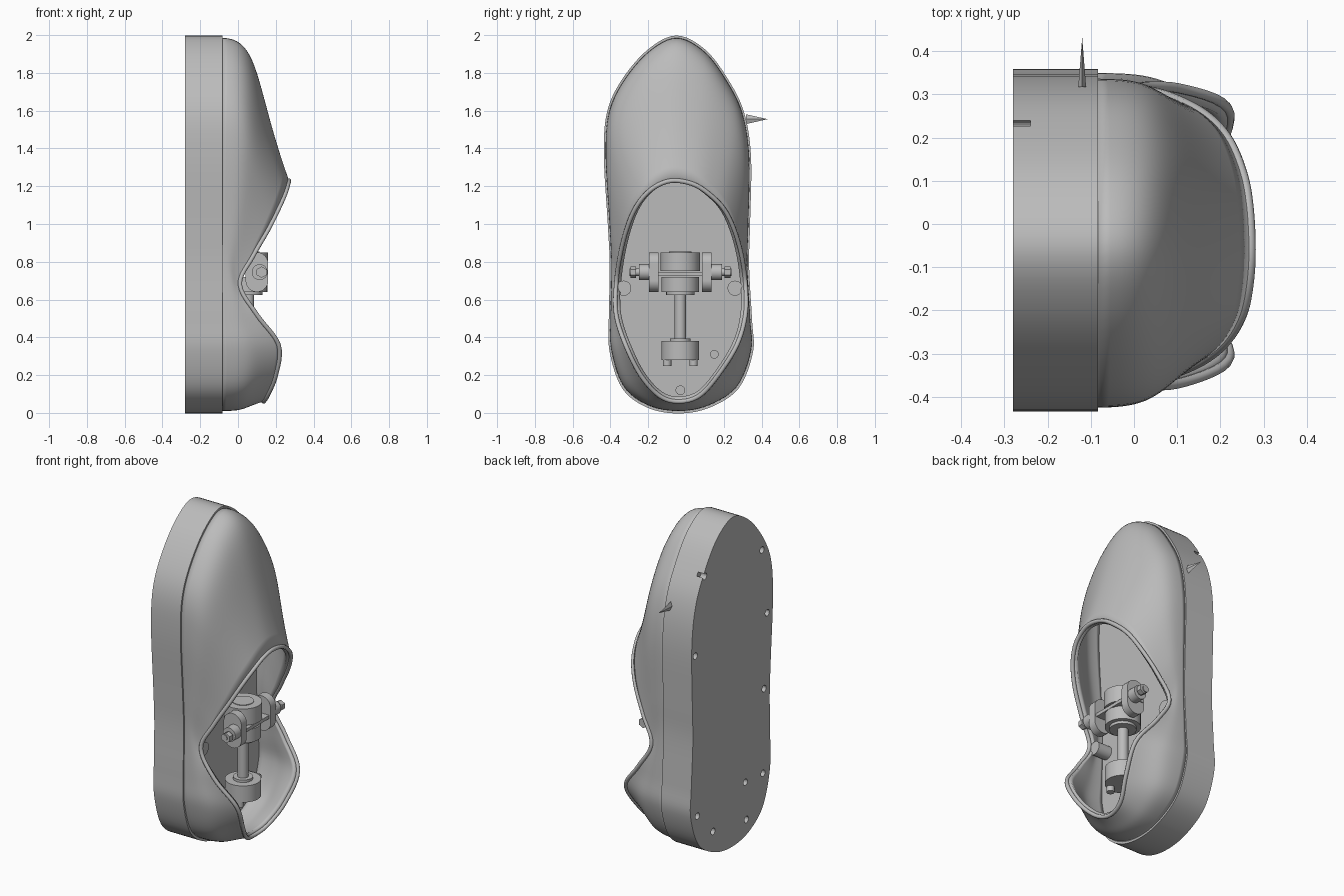
import bpy
import bmesh
import math
from mathutils import Vector, Matrix

cube = bpy.data.objects.get("Cube")
if cube:
    bpy.data.objects.remove(cube, do_unlink=True)

grey = bpy.data.materials.new("plain grey")
grey.use_nodes = True
grey.diffuse_color = (0.5, 0.5, 0.5, 1)
grey.node_tree.nodes["Principled BSDF"].inputs["Base Color"].default_value = (0.5, 0.5, 0.5, 1)

SOLE_BOTTOM, SOLE_SEAM, SOLE_TOP = -0.28, -0.215, -0.083
STEPS = 6      # samples between two control stations
RINGS = 20     # samples from sole to rim


def make_object(name, bm, smooth=True):
    bmesh.ops.recalc_face_normals(bm, faces=bm.faces)
    mesh = bpy.data.meshes.new(name)
    bm.to_mesh(mesh)
    bm.free()
    obj = bpy.data.objects.new(name, mesh)
    bpy.context.collection.objects.link(obj)
    mesh.materials.append(grey)
    if smooth:
        bpy.ops.object.select_all(action="DESELECT")
        obj.select_set(True)
        bpy.context.view_layer.objects.active = obj
        bpy.ops.object.shade_smooth_by_angle(angle=math.radians(35))
    return obj


def add_cylinder(bm, centre, radius, length, axis, sides=24, tip=None):
    turn = Vector((0, 0, 1)).rotation_difference(Vector(axis)).to_matrix().to_4x4()
    bmesh.ops.create_cone(bm, cap_ends=True, segments=sides, radius1=radius,
                          radius2=radius if tip is None else tip, depth=length,
                          matrix=Matrix.Translation(centre) @ turn)


def add_box(bm, centre, size):
    bmesh.ops.create_cube(bm, size=1, matrix=Matrix.Translation(centre)
                          @ Matrix.Diagonal((*size, 1)))


def cylinder(name, centre, radius, length, axis, sides=24, tip=None):
    bm = bmesh.new()
    add_cylinder(bm, centre, radius, length, axis, sides, tip)
    return make_object(name, bm)


def closed_spline(points):
    """Sample a closed smooth curve through the points."""
    result, n = [], len(points)
    for i in range(n):
        a, b, c, d = (points[(i + k) % n] for k in (-1, 0, 1, 2))
        for s in range(STEPS):
            t = s / STEPS
            result.append(b + (c - a) * (t / 2) + (a * 2 - b * 5 + c * 4 - d) * (t * t / 2)
                          + (b * 3 - a - c * 3 + d) * (t ** 3 / 2))
    return result


# Stations from toe to heel: sole z, sole y on each side, rim x, rim z, rim y on each side
stations = [
    (1.985, -.05, -.05, .27, 1.23, -.06, -.06),
    (1.91, .10, -.20, .265, 1.21, .04, -.14),
    (1.75, .22, -.335, .25, 1.16, .12, -.21),
    (1.58, .30, -.41, .215, 1.08, .20, -.27),
    (1.35, .335, -.425, .16, .97, .255, -.315),
    (1.0, .33, -.405, .08, .83, .295, -.35),
    (.78, .325, -.395, .01, .68, .315, -.37),
    (.5, .34, -.4, .10, .52, .315, -.37),
    (.33, .345, -.395, .215, .36, .27, -.32),
    (.14, .27, -.33, .20, .20, .17, -.24),
    (.04, .12, -.20, .155, .09, .07, -.14),
    (.01, -.04, -.04, .135, .06, -.04, -.04),
]
near = [(s[0], s[1], s[3], s[4], s[5]) for s in stations]
far = [(s[0], s[2], s[3], s[4], s[6]) for s in stations[-2:0:-1]]
base = closed_spline([Vector((SOLE_TOP, y, z)) for z, y, _, _, _ in near + far])
rim = closed_spline([Vector((x, y, z)) for _, _, x, z, y in near + far])

# Upper: each column curves from the sole edge to the rim of the opening
bm = bmesh.new()
columns = []
for low, high in zip(base, rim):
    first = low.copy()
    first.x += (high.x - low.x) * 0.57
    second = high.lerp(low, 0.66)
    second.x = low.x + (high.x - low.x) * 0.49
    column = []
    for r in range(RINGS + 1):
        t = r / RINGS
        u = 1 - t
        column.append(bm.verts.new(low * u ** 3 + first * (3 * u * u * t)
                                   + second * (3 * u * t * t) + high * t ** 3))
    columns.append(column)
for i, column in enumerate(columns):
    following = columns[(i + 1) % len(columns)]
    for r in range(RINGS):
        bm.faces.new((column[r], following[r], following[r + 1], column[r + 1]))
upper = make_object("upper", bm)
# Make the wall grow towards the foot
outward = upper.data.polygons[0]
wall = upper.modifiers.new("wall", "SOLIDIFY")
wall.thickness = 0.028
wall.offset = -1 if outward.normal.z > 0 else 1
wall.use_even_offset = False

# Raised bead along the rim
curve = bpy.data.curves.new("rim_bead", "CURVE")
curve.dimensions = "3D"
curve.bevel_depth = 0.012
curve.bevel_resolution = 2
path = curve.splines.new("POLY")
path.points.add(len(rim) - 1)
path.use_cyclic_u = True
for point, co in zip(path.points, rim):
    point.co = (*co, 1)
bead = bpy.data.objects.new("rim_bead", curve)
bpy.context.collection.objects.link(bead)
curve.materials.append(grey)


# Sole layers, as prisms on the widened outline
def sole_layer(name, start, end):
    bm = bmesh.new()
    loop = [bm.verts.new((start, -.04 + (p.y + .04) * 1.025, 1 + (p.z - 1) * 1.013))
            for p in base]
    face = bm.faces.new(loop)
    grown = bmesh.ops.extrude_face_region(bm, geom=[face])["geom"]
    bmesh.ops.translate(bm, vec=(end - start, 0, 0),
                        verts=[g for g in grown if isinstance(g, bmesh.types.BMVert)])
    return make_object(name, bm)


outsole = sole_layer("outsole", SOLE_BOTTOM, SOLE_SEAM)
sole_layer("midsole", SOLE_SEAM, SOLE_TOP)

# Screw holes in the underside
bm = bmesh.new()
for y, z in ((.22, 1.74), (-.33, 1.69), (-.38, 1.29), (.31, 1.29), (-.35, .84),
             (-.34, .33), (-.17, .34), (-.18, .11), (.29, .31), (.14, .16)):
    add_cylinder(bm, (SOLE_BOTTOM, y, z), 0.02, 0.08, (1, 0, 0), 16)
cutter = make_object("hole_cutter", bm, False)
cutter.hide_render = True
cutter.hide_set(True)
holes = outsole.modifiers.new("holes", "BOOLEAN")
holes.object = cutter
holes.operation = "DIFFERENCE"

# Pointed tab on the side
tab = cylinder("side_tab", (0, 0, 0), 0.026, 0.115, (0, 1, 0), 4, 0)
tab.scale.x = 0.35
tab.location = (-.12, .375, 1.555)

# Pegs on the insole
for name, y, z, radius, height in (("left_peg", .26, .66, .04, .09),
                                   ("right_peg", -.33, .66, .04, .09),
                                   ("heel_peg", -.03, .12, .025, .12),
                                   ("heel_screw", .15, .31, .023, .12)):
    cylinder(name, (SOLE_TOP + height / 2, y, z), radius, height, (1, 0, 0))

# Ankle joint: hub, web, shaft and foot clamp
HUB_X, MID_Y, PIVOT_X, PIVOT_Z = 0.055, -0.03, 0.115, 0.745
UP, SIDE = (0, 0, 1), (0, 1, 0)
cylinder("hub_top", (HUB_X, MID_Y, .80), .105, .10, UP, 32)
cylinder("hub_bottom", (HUB_X, MID_Y, .68), .10, .08, UP, 32)
cylinder("hub_bore", (HUB_X, MID_Y, .851), .06, .006, UP)
bm = bmesh.new()
add_box(bm, (HUB_X + .045, MID_Y, .735), (.10, .34, .02))
make_object("joint_web", bm, False)
cylinder("shaft_collar", (HUB_X, MID_Y, .632), .075, .016, UP)
cylinder("shaft", (HUB_X, MID_Y, .5), .03, .26, UP)
cylinder("clamp_ring", (HUB_X, MID_Y, .387), .055, .016, UP)
cylinder("clamp_body", (HUB_X, MID_Y, .33), .10, .10, UP, 32)

# Paired yoke plates, ears, pivot pins and clamp feet
for label, side in (("left", 1), ("right", -1)):
    bm = bmesh.new()
    add_cylinder(bm, (.10, MID_Y + side * .14, .79), .06, .05, SIDE)
    add_cylinder(bm, (.10, MID_Y + side * .14, .70), .06, .05, SIDE)
    add_box(bm, (.10, MID_Y + side * .14, PIVOT_Z), (.12, .05, .09))
    make_object(label + "_yoke", bm)
    cylinder(label + "_ear", (PIVOT_X, MID_Y + side * .19, PIVOT_Z), .042, .06, SIDE)
    cylinder(label + "_pin", (PIVOT_X, MID_Y + side * .23, PIVOT_Z), .02, .08, SIDE)
    cylinder(label + "_pin_head", (PIVOT_X + .01, MID_Y + side * .25, PIVOT_Z), .03, .03, SIDE, 6)
    cylinder(label + "_clamp_foot", (HUB_X + .03, MID_Y + side * .07, .265), .022, .035, UP, 16)
